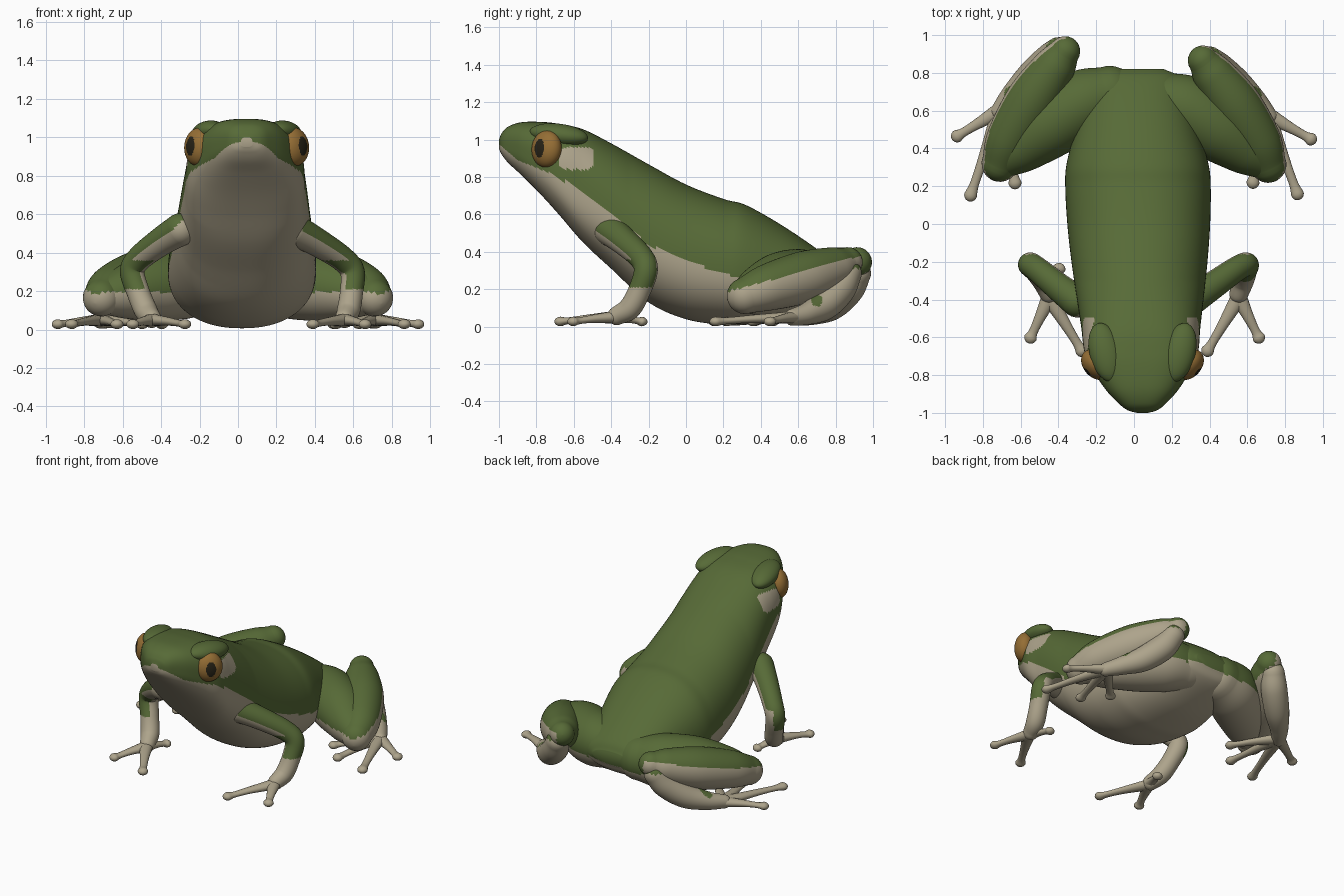
import bpy, bmesh, math
from mathutils import Vector

cube = bpy.data.objects.get("Cube")
if cube:
    bpy.data.objects.remove(cube)


def material(name, color):
    m = bpy.data.materials.new(name)
    m.use_nodes = True
    m.diffuse_color = (*color, 1)
    bsdf = m.node_tree.nodes["Principled BSDF"]
    bsdf.inputs["Base Color"].default_value = (*color, 1)
    bsdf.inputs["Roughness"].default_value = 0.8
    return m


MATS = [material("leaf green skin", (0.095, 0.145, 0.038)),
        material("pale beige skin", (0.42, 0.37, 0.26)),
        material("amber iris", (0.30, 0.155, 0.035)),
        material("dark pupil", (0.02, 0.016, 0.008))]
GREEN, BEIGE, AMBER, DARK = range(4)


def finish(name, bm, rule):
    """Turn a bmesh into a smooth object, colouring faces by a rule."""
    bmesh.ops.recalc_face_normals(bm, faces=bm.faces)
    bm.normal_update()
    for f in bm.faces:
        f.smooth = True
        f.material_index = rule(f.calc_center_median(), f.normal)
    me = bpy.data.meshes.new(name)
    bm.to_mesh(me)
    bm.free()
    for m in MATS:
        me.materials.append(m)
    ob = bpy.data.objects.new(name, me)
    bpy.context.collection.objects.link(ob)


def loft(name, rings, rule):
    """Skin a list of closed rings and cap both ends."""
    bm = bmesh.new()
    rows = [[bm.verts.new(p) for p in ring] for ring in rings]
    n = len(rows[0])
    for a, b in zip(rows, rows[1:]):
        for i in range(n):
            j = (i + 1) % n
            bm.faces.new((a[i], a[j], b[j], b[i]))
    bm.faces.new(rows[0])
    bm.faces.new(rows[-1])
    finish(name, bm, rule)


def spline(rows, steps):
    """Catmull-Rom interpolation of number tuples."""
    pts = [Vector(r) for r in rows]
    pts = [2 * pts[0] - pts[1]] + pts + [2 * pts[-1] - pts[-2]]
    out = []
    for a, b, c, d in zip(pts, pts[1:], pts[2:], pts[3:]):
        for k in range(steps):
            t = k / steps
            out.append(0.5 * (2 * b + (c - a) * t + (2 * a - 5 * b + 4 * c - d) * t * t
                              + (3 * b - a - 3 * c + d) * t ** 3))
    return out + [pts[-2]]


def limb(name, rows, rule, steps=10, sides=24, flat=1.0):
    """Tapered round-ended tube through (x, y, z, radius) rows."""
    line = [(p.to_3d(), p[3]) for p in spline(rows, steps)]
    pts = [p for p, r in line]
    tans = [(pts[min(i + 1, len(pts) - 1)] - pts[max(i - 1, 0)]).normalized()
            for i in range(len(pts))]
    stations = [(p, r, t) for (p, r), t in zip(line, tans)]
    arc = [math.pi / 2 * k / 6 for k in range(1, 6)] + [1.55]

    def cap(station, sign):
        p, r, t = station
        return [(p + t * sign * r * math.sin(a), r * math.cos(a), t) for a in arc]

    stations = cap(stations[0], -1)[::-1] + stations + cap(stations[-1], 1)
    rings, u = [], stations[0][2].orthogonal()
    for p, r, t in stations:
        u = (u - t * u.dot(t)).normalized()
        v = t.cross(u)
        ring = []
        for i in range(sides):
            a = 2 * math.pi * i / sides
            off = (u * math.cos(a) + v * math.sin(a)) * r
            off.z *= flat
            ring.append(p + off)
        rings.append(ring)
    loft(name, rings, rule)


def ball(name, center, size, rule, axis):
    """Ellipsoid whose third size runs along the axis."""
    bm = bmesh.new()
    bmesh.ops.create_uvsphere(bm, u_segments=64, v_segments=48, radius=1)
    bmesh.ops.scale(bm, vec=size, verts=bm.verts)
    turn = Vector(axis).to_track_quat('Z', 'Y').to_matrix()
    bmesh.ops.rotate(bm, matrix=turn, verts=bm.verts)
    bmesh.ops.translate(bm, vec=center, verts=bm.verts)
    finish(name, bm, rule)


def plain(index):
    return lambda c, n: index


# Body and head: y, underside z, top z, half width
BODY = [(-1.0, .95, 1.0, .03), (-.985, .92, 1.035, .08), (-.95, .875, 1.07, .125),
        (-.88, .81, 1.093, .19), (-.78, .71, 1.095, .255), (-.68, .60, 1.085, .3),
        (-.55, .45, 1.055, .315), (-.4, .31, .98, .335), (-.2, .13, .868, .36),
        (0, .04, .76, .378), (.2, .01, .683, .385), (.32, .01, .65, .375),
        (.5, .035, .55, .325), (.68, .09, .43, .265), (.78, .14, .35, .225), (.82, .2, .29, .15)]
rings = []
for y, low, top, half in spline(BODY, 15):
    wide = low + 0.44 * (top - low)
    # the head is squarer in section than the belly
    power = 0.9 - 0.18 * min(1, max(0, (-0.3 - y) / 0.3))
    ring = []
    for i in range(144):
        a = 2 * math.pi * i / 144
        co, si = math.cos(a), math.sin(a)
        x = half * math.copysign(abs(co) ** power, co)
        up = math.copysign(abs(si) ** power, si)
        ring.append((0.025 - 0.02 * y + x, y,
                     wide + up * ((top - wide) if si > 0 else (wide - low))))
    rings.append(ring)

EDGE = [(-1.01, .985), (-.9, .89), (-.7, .81), (-.55, .72), (-.4, .6),
        (-.2, .44), (.0, .35), (.25, .27), (.9, .2)]


def body_rule(c, n):
    ear = ((c.y + .585) / .095) ** 4 + ((c.z - .9) / .06) ** 4 < 1
    if ear and abs(n.x) > 0.3:
        return BEIGE
    for (y0, z0), (y1, z1) in zip(EDGE, EDGE[1:]):
        if c.y <= y1:
            return GREEN if c.z > z0 + (z1 - z0) * (c.y - y0) / (y1 - y0) else BEIGE


loft("body", rings, body_rule)


def arm_map(s):
    return lambda x, y, z, r: (x if s > 0 else -x + 0.12 - 0.25 * z, y, z, r)


def leg_map(s):
    return lambda x, y, z, r: (s * x, y if s > 0 else y + 0.08 * (y - 0.25), z, r)


def digits(name, place, base, tips):
    """Slim toes with rounded pads, spread from one base."""
    bx, by, bz = base
    for k, (x, y) in enumerate(tips):
        path = [(bx, by, bz, .044), (bx + (x - bx) * .5, by + (y - by) * .5, .042, .029),
                (bx + (x - bx) * .85, by + (y - by) * .85, .032, .024), (x, y, .028, .034)]
        limb(f"{name}_{k + 1}", [place(*p) for p in path], plain(BEIGE), 6, 16, .75)


for s, side in ((1, "left"), (-1, "right")):
    # Eye, pupil and brow
    axis = Vector((s * 0.75, -0.65, 0.08)).normalized()
    eye = Vector((0.045 + s * 0.248, -0.745, 0.95))

    def eye_rule(c, n):
        d = c - eye
        across = d.dot(axis.cross(Vector((0, 0, 1))))
        inside = (across / .032) ** 2 + ((d.z - .005) / .05) ** 2 < 1
        return DARK if inside and d.dot(axis) > 0 else AMBER

    ball(side + "_eye", eye, (.09, .1, .065), eye_rule, axis)
    ball(side + "_brow", (0.045 + s * .195, -.68, 1.025), (.085, .06, .16), plain(GREEN),
         (s * 0.25, 1, -.12))

    # Front leg
    def arm_rule(c, n):
        if c.z > 0.36:
            return GREEN if s * n.x + n.z + 0.3 * n.y > 0.2 else BEIGE
        return GREEN if c.z > 0.21 and s * n.x - 0.6 * n.y > -0.1 else BEIGE

    place = arm_map(s)
    arm = [(.29, -.41, .52, .085), (.41, -.33, .455, .074), (.54, -.24, .37, .066),
           (.595, -.215, .3, .064), (.59, -.25, .19, .06), (.575, -.3, .1, .06),
           (.555, -.37, .058, .05)]
    limb(side + "_front_leg", [place(*p) for p in arm], arm_rule, 16, 48)
    digits(side + "_finger", place, (.555, -.39, .05),
           [(.66, -.6), (.39, -.67), (.51, -.24)])

    # Hind leg: thigh, shank, foot
    place = leg_map(s)
    thigh = [(.13, .655, .24, .15), (.28, .605, .235, .18), (.45, .5, .22, .175),
             (.6, .39, .19, .135), (.7, .32, .165, .09)]
    limb(side + "_thigh", [place(*p) for p in thigh],
         lambda c, n: GREEN if c.z > 0.195 else BEIGE, 16, 64)

    def shank_rule(c, n):
        line = 0.2 + 0.27 * (c.y - 0.27)
        if s * n.x < -0.1:
            line = max(0.195, line - 0.1)
        return GREEN if c.z > line else BEIGE

    shank = [(.71, .315, .165, .097), (.655, .44, .21, .125), (.535, .63, .265, .138),
             (.42, .79, .315, .112), (.365, .865, .345, .08)]
    limb(side + "_shank", [place(*p) for p in shank], shank_rule, 20, 64)

    def foot_rule(c, n):
        spot = (c.y - .7) ** 2 + (c.z - .14) ** 2 < .001
        return GREEN if c.z > .31 or (spot and s * n.x > 0) else BEIGE

    foot = [(.4, .865, .285, .075), (.45, .82, .2, .085), (.545, .74, .115, .08),
            (.645, .65, .07, .06), (.715, .57, .05, .045)]
    limb(side + "_foot", [place(*p) for p in foot], foot_rule, 14, 48)
    digits(side + "_toe", place, (.71, .575, .05),
           [(.935, .45), (.865, .16), (.63, .22), (.5, .36)])
